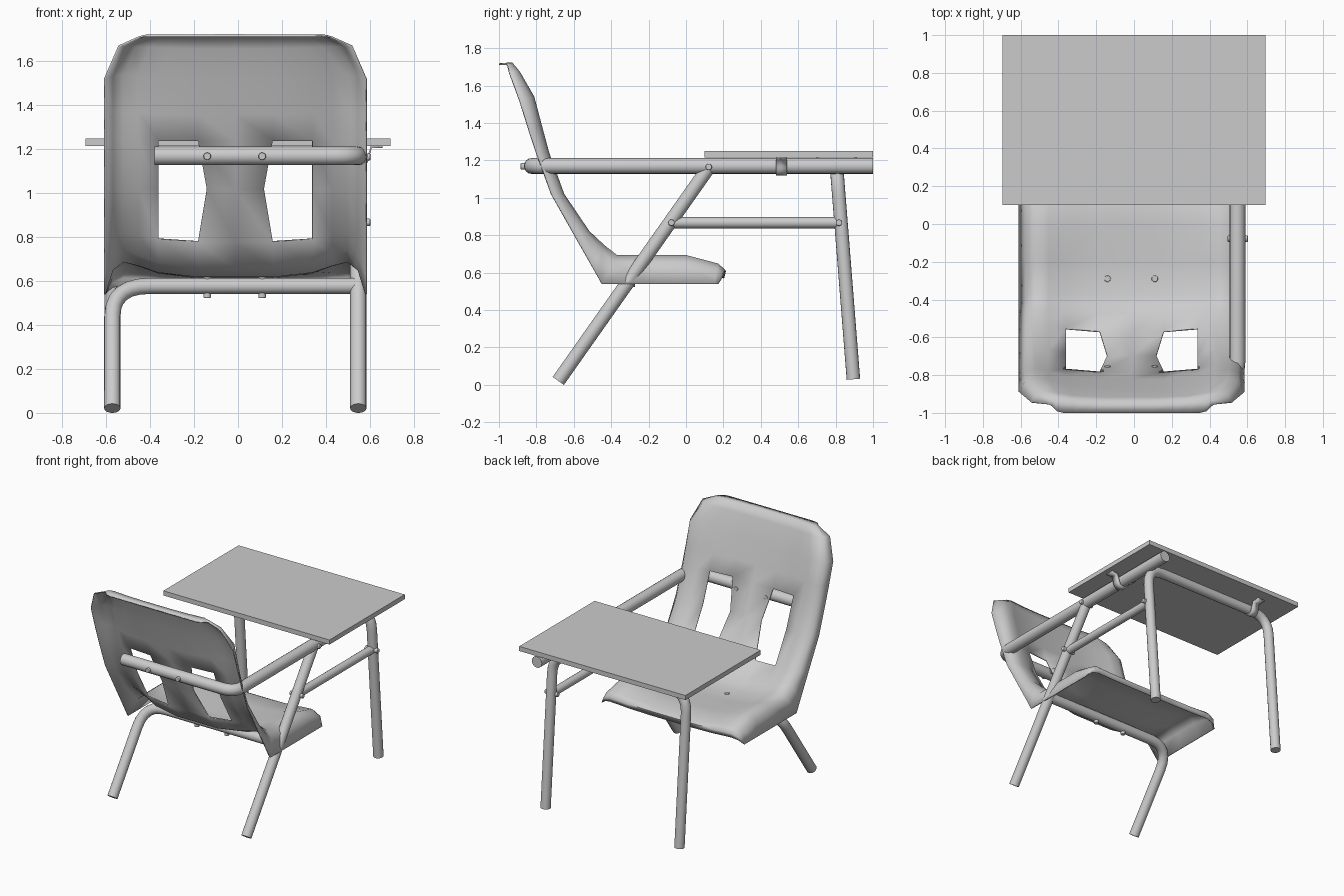
import bpy, bmesh, math
from mathutils import Vector

if "Cube" in bpy.data.objects:
    bpy.data.objects.remove(bpy.data.objects["Cube"])

CX = -0.012                      # chair centre line
L, R = CX - 0.56, CX + 0.56      # left and right frame planes


def activate(ob):
    bpy.ops.object.select_all(action='DESELECT')
    ob.select_set(True)
    bpy.context.view_layer.objects.active = ob


def mesh_object(name, bm):
    me = bpy.data.meshes.new(name)
    bm.to_mesh(me)
    bm.free()
    ob = bpy.data.objects.new(name, me)
    bpy.context.collection.objects.link(ob)
    return ob


def rounded(points, radius, steps=6):
    """Replace the inner corners of a path with bends."""
    pts = [Vector(p) for p in points]
    out = [pts[0]]
    for a, b, c in zip(pts, pts[1:], pts[2:]):
        p, q = b + (a - b).normalized() * radius, b + (c - b).normalized() * radius
        for i in range(steps + 1):
            t = i / steps
            out.append(p * (1 - t) ** 2 + b * 2 * t * (1 - t) + q * t * t)
    return out + [pts[-1]]


def tube(name, points, r, bend=0.1):
    path = rounded(points, bend)
    cu = bpy.data.curves.new(name, 'CURVE')
    cu.dimensions = '3D'
    cu.bevel_depth = r
    cu.bevel_resolution = 6
    cu.use_fill_caps = True
    sp = cu.splines.new('POLY')
    sp.points.add(len(path) - 1)
    for p, co in zip(sp.points, path):
        p.co = (*co, 1)
    ob = bpy.data.objects.new(name, cu)
    bpy.context.collection.objects.link(ob)
    activate(ob)
    bpy.ops.object.convert(target='MESH')
    bpy.ops.object.shade_smooth_by_angle(angle=math.radians(40))


def bolt(name, start, end, r=0.018):
    """Short pin with chamfered heads, running from start to end."""
    a, b = Vector(start), Vector(end)
    bpy.ops.mesh.primitive_cylinder_add(vertices=10, radius=r, depth=(b - a).length,
                                        location=(a + b) / 2)
    ob = bpy.context.object
    ob.name = name
    ob.rotation_euler = (b - a).to_track_quat('Z', 'Y').to_euler()
    bev = ob.modifiers.new('bevel', 'BEVEL')
    bev.width, bev.segments = 0.007, 2


# Seat shell: rows of (half width, centre y z, ridge y z, edge y z)
rows = [
    (0.42, (-1.0, 1.715), (-1.0, 1.715), (-0.965, 1.715)),
    (0.44, (-0.945, 1.72), (-0.93, 1.72), (-0.955, 1.71)),
    (0.53, (-0.92, 1.66), (-0.89, 1.67), (-0.945, 1.67)),
    (0.595, (-0.87, 1.52), (-0.815, 1.54), (-0.89, 1.52)),
    (0.595, (-0.825, 1.36), (-0.77, 1.37), (-0.84, 1.36)),
    (0.595, (-0.785, 1.24), (-0.735, 1.24), (-0.80, 1.24)),
    (0.595, (-0.70, 1.02), (-0.655, 1.02), (-0.72, 1.02)),
    (0.595, (-0.57, 0.78), (-0.52, 0.82), (-0.585, 0.78)),
    (0.595, (-0.47, 0.66), (-0.44, 0.745), (-0.50, 0.63)),
    (0.595, (-0.37, 0.622), (-0.37, 0.69), (-0.45, 0.54)),
    (0.595, (-0.2, 0.617), (-0.2, 0.69), (-0.2, 0.54)),
    (0.595, (0.0, 0.63), (0.0, 0.69), (0.0, 0.54)),
    (0.595, (0.17, 0.625), (0.17, 0.645), (0.15, 0.54)),
    (0.595, (0.21, 0.605), (0.205, 0.615), (0.165, 0.54)),
    (0.595, (0.20, 0.57), (0.195, 0.58), (0.17, 0.54)),
]
# columns: x, then ridge and edge weights
cols = [(0, 0, 0), (0.17, 0, 0), (0.35, 0.3, 0), (0.44, 0.75, 0),
        (0.51, 1, 0), (0.56, 0.75, 0.25), (0.595, 0, 1)]
HOLE_ROWS, STRUT_ROW = (5, 6), 6
bm = bmesh.new()
grid = []
for i, (w, c, f, e) in enumerate(rows):
    line = []
    for side in range(-6, 7):
        x, wf, we = cols[abs(side)]
        if i == STRUT_ROW and abs(side) == 1:
            x = 0.13
        x *= w / 0.595
        yz = Vector(c) * (1 - wf - we) + Vector(f) * wf + Vector(e) * we
        line.append(bm.verts.new((CX + math.copysign(x, side), yz.x, yz.y)))
    grid.append(line)
for i in range(len(rows) - 1):
    for j in range(12):
        if i in HOLE_ROWS and j in (4, 7):
            continue
        bm.faces.new((grid[i][j], grid[i + 1][j], grid[i + 1][j + 1], grid[i][j + 1]))
seat = mesh_object('seat_shell', bm)
activate(seat)
bpy.ops.object.shade_smooth_by_angle(angle=math.radians(75))
sol = seat.modifiers.new('thickness', 'SOLIDIFY')
sol.thickness, sol.offset = 0.008, 0

# Desk top
bpy.ops.mesh.primitive_cube_add(size=1, location=(0, 0.55, 1.2325))
desk = bpy.context.object
desk.name = 'desk_top'
desk.scale = (1.39, 0.9, 0.035)

# Tube frame
tube('upper_frame', [(-0.38, -0.825, 1.17), (R, -0.825, 1.17), (R, 1.0, 1.17)], 0.042)
tube('rear_left_leg_and_seat_bar',
     [(L, -0.683, 0.021), (L, -0.29, 0.578), (R - 0.01, -0.29, 0.578)], 0.037, 0.17)
tube('rear_right_leg', [(R, -0.683, 0.021), (R, 0.12, 1.16)], 0.037)
tube('front_legs', [(L, 0.895, 0.03), (L, 0.805, 1.165), (R, 0.805, 1.165),
                    (R, 0.895, 0.03)], 0.036, 0.15)
tube('side_rail', [(R, -0.08, 0.867), (R, 0.82, 0.867)], 0.03)

# Bolts
for y in (-0.078, 0.818):
    bolt('rail_bolt', (R - 0.053, y, 0.867), (R + 0.055, y, 0.867))
bolt('arm_bolt', (R - 0.053, 0.122, 1.165), (R + 0.055, 0.122, 1.165))
for x in (CX - 0.128, CX + 0.122):
    bolt('back_bolt', (x, -0.885, 1.168), (x, -0.75, 1.168))
    bolt('seat_bolt', (x, -0.29, 0.522), (x, -0.29, 0.63))


# Strap clips holding the desk top on the tubes
def clip(name, x, y, turn, r=0.046):
    prof = [(-0.11, 0.043), (-r - 0.012, 0.041)]
    prof += [(r * math.cos(a), r * math.sin(a))
             for a in (math.pi * (1 + k / 10) for k in range(11))]
    prof += [(r + 0.012, 0.041), (0.11, 0.043)]
    b = bmesh.new()
    strips = [[b.verts.new((u, s, v)) for u, v in prof] for s in (-0.03, 0.03)]
    for k in range(len(prof) - 1):
        b.faces.new((strips[0][k], strips[0][k + 1], strips[1][k + 1], strips[1][k]))
    ob = mesh_object(name, b)
    ob.location = (x, y, 1.168)
    ob.rotation_euler.z = turn
    m = ob.modifiers.new('thickness', 'SOLIDIFY')
    m.thickness, m.offset = 0.008, 0
    activate(ob)
    bpy.ops.object.shade_smooth_by_angle(angle=math.radians(40))


clip('side_clip', R, 0.51, 0)
clip('cross_clip', -0.42, 0.805, math.pi / 2, 0.04)
